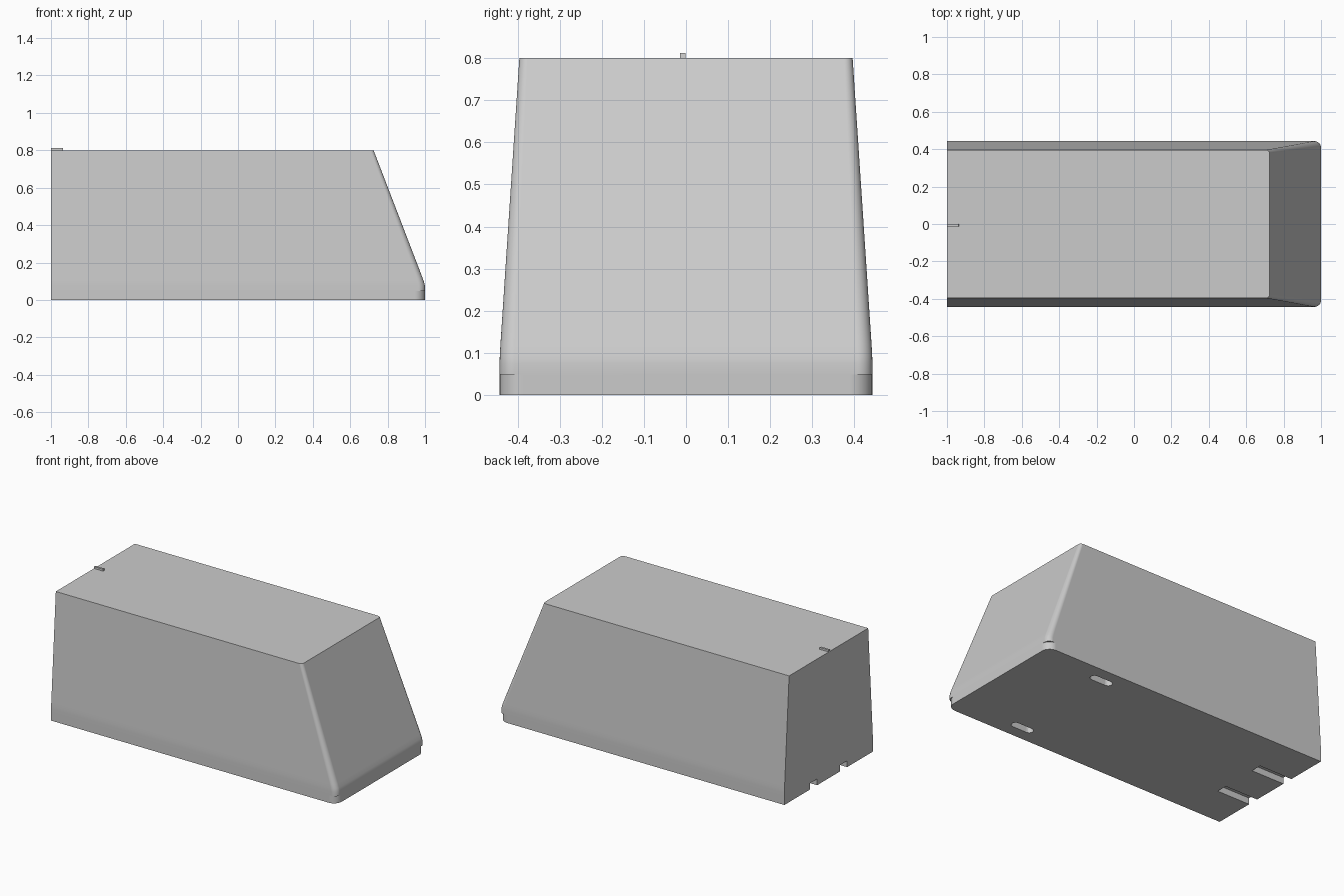
import bpy, bmesh, math

default = bpy.data.objects.get("Cube")
if default:
    bpy.data.objects.remove(default, do_unlink=True)

grey = bpy.data.materials.new("plain grey")
grey.use_nodes = True
colour = (0.6, 0.6, 0.6, 1)
grey.diffuse_color = colour
grey.node_tree.nodes["Principled BSDF"].inputs["Base Color"].default_value = colour

BACK = -1.0


def outline(front, half, radius, steps=8):
    """Plan shape: square at the cut end, rounded at the sloping end."""
    arc = []
    for i in range(steps + 1):
        a = math.pi / 2 * i / steps
        arc.append((front - radius + radius * math.cos(a),
                    half - radius + radius * math.sin(a)))
    left_side = arc + [(BACK, half)]
    return left_side + [(x, -y) for x, y in reversed(left_side)]


def capsule(x, y, length, width, steps=8):
    """Plan shape of an elongated hole."""
    r = width / 2
    points = []
    for sign in (1, -1):
        for i in range(steps + 1):
            a = -math.pi / 2 + math.pi * i / steps
            points.append((x + sign * (length / 2 - r + r * math.cos(a)),
                           y + sign * r * math.sin(a)))
    return points


def rectangle(x0, x1, y0, y1):
    return [(x0, y0), (x1, y0), (x1, y1), (x0, y1)]


def loft(name, sections):
    """Closed solid through (height, plan shape) sections."""
    bm = bmesh.new()
    rings = [[bm.verts.new((x, y, z)) for x, y in plan] for z, plan in sections]
    n = len(rings[0])
    for low, high in zip(rings, rings[1:]):
        for i in range(n):
            j = (i + 1) % n
            bm.faces.new((low[i], low[j], high[j], high[i]))
    bm.faces.new(rings[0][::-1])
    bm.faces.new(rings[-1])
    bmesh.ops.recalc_face_normals(bm, faces=bm.faces)
    mesh = bpy.data.meshes.new(name)
    bm.to_mesh(mesh)
    bm.free()
    mesh.materials.append(grey)
    obj = bpy.data.objects.new(name, mesh)
    bpy.context.collection.objects.link(obj)
    return obj


def smooth(obj):
    bpy.ops.object.select_all(action='DESELECT')
    obj.select_set(True)
    bpy.context.view_layer.objects.active = obj
    bpy.ops.object.shade_smooth_by_angle(angle=math.radians(30))
    obj.modifiers.new("even_shading", 'WEIGHTED_NORMAL').keep_sharp = True


# Tapered body: height, front x, half width, corner radius
levels = [(0.048, 1.0, 0.443, 0.035), (0.075, 1.0, 0.443, 0.035),
          (0.095, 0.995, 0.4425, 0.035), (0.12, 0.986, 0.441, 0.034),
          (0.8, 0.725, 0.396, 0.02)]
body = loft("body", [(z, outline(f, h, r)) for z, f, h, r in levels])
smooth(body)

# Base with wider corner rounding
plan = outline(1.0, 0.443, 0.055)
base = loft("base", [(0, plan), (0.048, plan)])

# Underside channels and elongated holes
for side, label in ((1, "back"), (-1, "front")):
    y = side * 0.15
    cutters = [
        loft(label + "_channel_cutter",
             [(z, rectangle(-1.1, -0.77, y - 0.035, y + 0.035)) for z in (-0.05, 0.04)]),
        loft(label + "_hole_cutter",
             [(z, capsule(0.53, side * 0.345, 0.15, 0.05)) for z in (-0.05, 0.04)]),
    ]
    for cutter in cutters:
        cut = base.modifiers.new(cutter.name, 'BOOLEAN')
        cut.operation = 'DIFFERENCE'
        cut.solver = 'EXACT'
        cut.object = cutter
        cutter.hide_render = True
        cutter.hide_set(True)
smooth(base)

# Small locating peg on the top edge
loft("top_peg", [(0.798, rectangle(BACK, -0.935, -0.014, -0.001)),
                 (0.812, rectangle(BACK, -0.937, -0.014, -0.001))])
